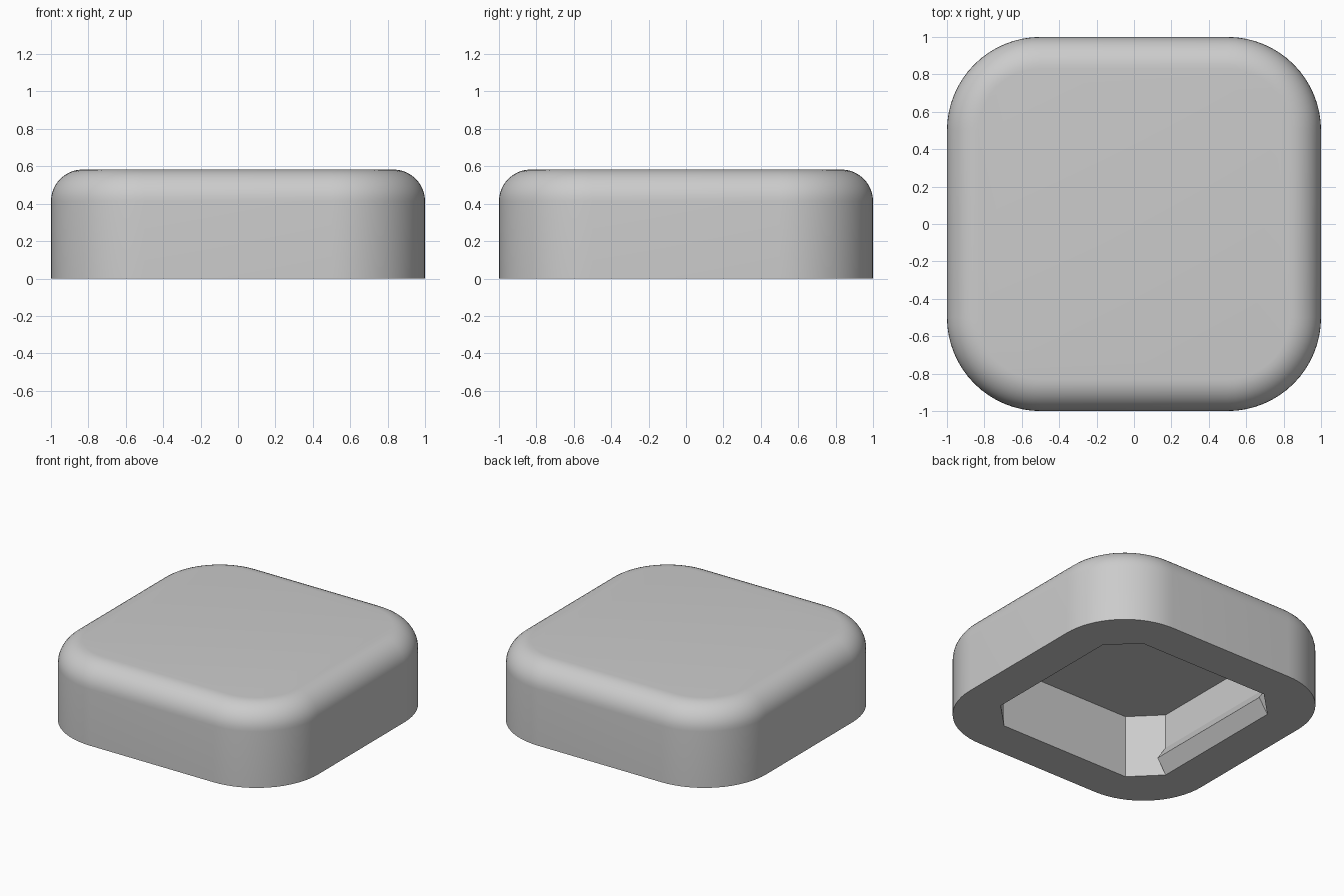
import bpy, bmesh, math

cube = bpy.data.objects.get("Cube")
if cube:
    bpy.data.objects.remove(cube)

HEIGHT, FILLET, CORNER = 0.583, 0.17, 0.5
HOLE, CHAMFER_START, CEILING = 0.715, 0.525, 0.46
CORNER_STEPS, FILLET_STEPS = 16, 10

grey = bpy.data.materials.new("grey plastic")
grey.use_nodes = True
grey.diffuse_color = (0.6, 0.6, 0.6, 1)
grey.node_tree.nodes["Principled BSDF"].inputs["Base Color"].default_value = (0.6, 0.6, 0.6, 1)


def finish(bm, name):
    bmesh.ops.recalc_face_normals(bm, faces=bm.faces)
    mesh = bpy.data.meshes.new(name)
    bm.to_mesh(mesh)
    bm.free()
    mesh.materials.append(grey)
    mesh.shade_smooth()
    mesh.set_sharp_from_angle(angle=math.radians(30))
    obj = bpy.data.objects.new(name, mesh)
    bpy.context.collection.objects.link(obj)
    return obj


def add_ring(bm, points, z):
    return [bm.verts.new((x, y, z)) for x, y in points]


def join_rings(bm, lower, upper):
    for i in range(len(lower)):
        j = (i + 1) % len(lower)
        bm.faces.new((lower[i], lower[j], upper[j], upper[i]))


def rounded_square(inset):
    core, radius, points = 1 - CORNER, CORNER - inset, []
    for quarter, (sx, sy) in enumerate(((1, 1), (-1, 1), (-1, -1), (1, -1))):
        for k in range(CORNER_STEPS + 1):
            a = (quarter + k / CORNER_STEPS) * math.pi / 2
            points.append((sx * core + radius * math.cos(a), sy * core + radius * math.sin(a)))
    return points


# Cap: straight sides, rounded top edge and flat top
bm = bmesh.new()
bottom = add_ring(bm, rounded_square(0), 0)
previous = bottom
for k in range(FILLET_STEPS + 1):
    a = k / FILLET_STEPS * math.pi / 2
    ring = add_ring(bm, rounded_square(FILLET * (1 - math.cos(a))),
                    HEIGHT - FILLET * (1 - math.sin(a)))
    join_rings(bm, previous, ring)
    previous = ring
bm.faces.new(previous)

# Socket: hollow with chamfered corners, open at the bottom
h, c = HOLE, CHAMFER_START
octagon = [(h, c), (c, h), (-c, h), (-h, c), (-h, -c), (-c, -h), (c, -h), (h, -c)]
rim = add_ring(bm, octagon, 0)
ceiling = add_ring(bm, octagon, CEILING)
join_rings(bm, rim, ceiling)
bm.faces.new(ceiling)

# Bottom face between the outer edge and the socket
bm.edges.ensure_lookup_table()
border = [e for e in bm.edges if e.is_boundary]
bmesh.ops.triangle_fill(bm, use_beauty=True, edges=border, normal=(0, 0, -1))
finish(bm, "cap_body")

# Snap ridges: triangular bars along the left and right socket walls
for side, name in ((1, "left_snap_ridge"), (-1, "right_snap_ridge")):
    bm = bmesh.new()
    section = ((HOLE, 0), (HOLE - 0.07, 0.104), (HOLE, 0.208))
    ends = [[bm.verts.new((side * x, y, z)) for x, z in section] for y in (-c, c)]
    join_rings(bm, *ends)
    for end in ends:
        bm.faces.new(end)
    finish(bm, name)
